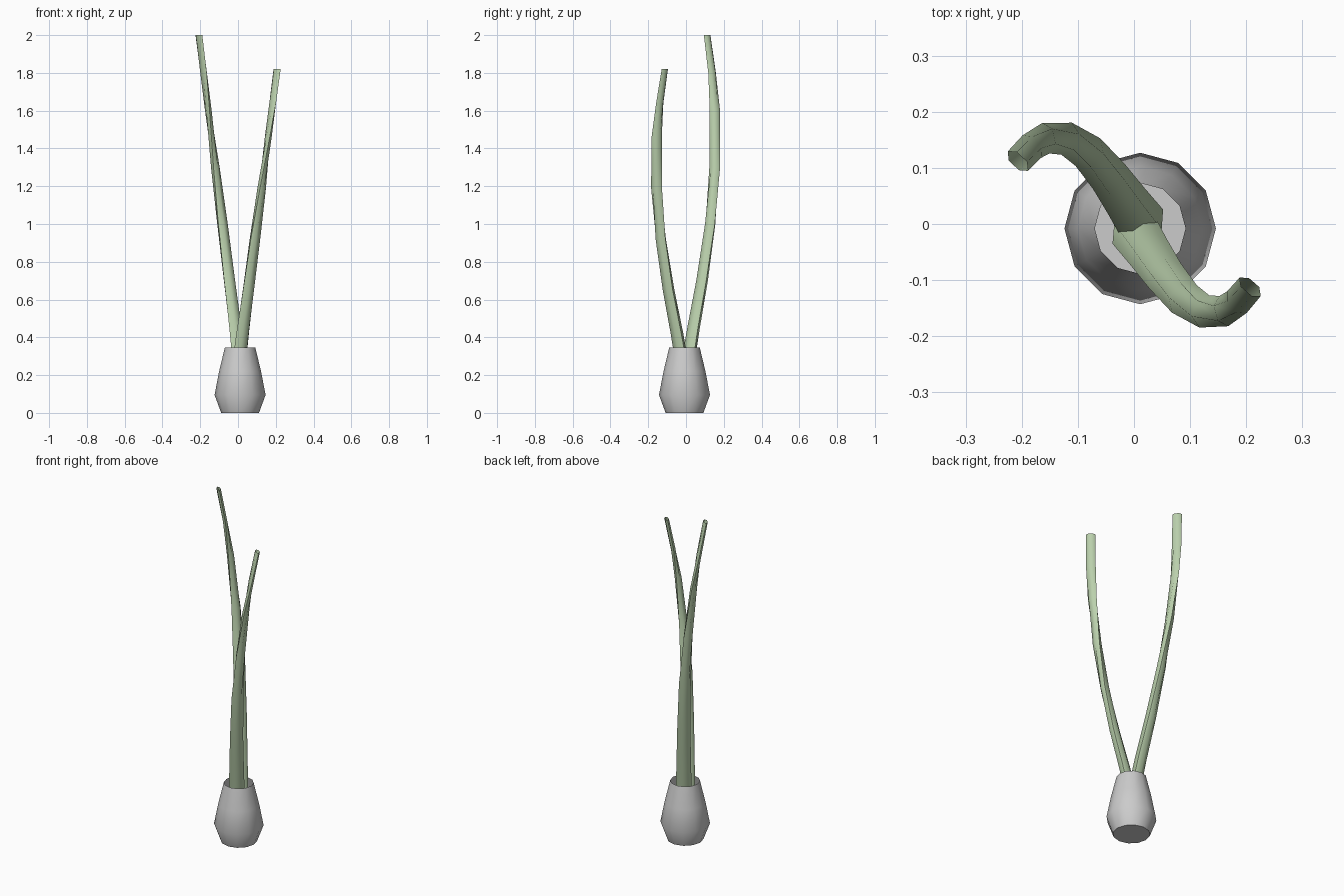
import bpy, bmesh, math
from mathutils import Vector

if "Cube" in bpy.data.objects:
    bpy.data.objects.remove(bpy.data.objects["Cube"])

green = bpy.data.materials.new("leaf_green")
green.diffuse_color = (0.50, 0.64, 0.42, 1)
green.use_nodes = True
green.node_tree.nodes["Principled BSDF"].inputs["Base Color"].default_value = green.diffuse_color


def skin(name, rings, cap_bottom=False, mat=None, angle=40):
    """Join equal-sized rings of points into an open tube."""
    bm = bmesh.new()
    loops = [[bm.verts.new(p) for p in ring] for ring in rings]
    n = len(loops[0])
    for a, b in zip(loops, loops[1:]):
        for i in range(n):
            j = (i + 1) % n
            bm.faces.new((a[i], a[j], b[j], b[i]))
    if cap_bottom:
        bm.faces.new(loops[0][::-1])
    mesh = bpy.data.meshes.new(name)
    bm.to_mesh(mesh)
    bm.free()
    obj = bpy.data.objects.new(name, mesh)
    bpy.context.collection.objects.link(obj)
    if mat:
        mesh.materials.append(mat)
    bpy.ops.object.select_all(action='DESELECT')
    obj.select_set(True)
    bpy.context.view_layer.objects.active = obj
    bpy.ops.object.shade_smooth_by_angle(angle=math.radians(angle))
    return obj


def oval(center, u, v, a, b, n):
    """Flat ring with radius a along u and b along v."""
    return [center + u * a * math.cos(2 * math.pi * i / n)
            + v * b * math.sin(2 * math.pi * i / n) for i in range(n)]


X, Y = Vector((1, 0, 0)), Vector((0, 1, 0))

# Bulb: twelve-sided, open at the top
profile = [(0.10, 0.0), (0.135, 0.095), (0.111, 0.22), (0.081, 0.345)]
skin("bulb", [oval(Vector((0.011, -0.008, z)), X, Y, r, r, 12)
              for r, z in profile], cap_bottom=True)

# Leaf path: x, y, z, half width, half depth
path = [(0.015, 0.0, 0.2, 0.045, 0.032), (-0.013, 0.04, 0.45, 0.040, 0.031),
        (-0.045, 0.085, 0.7, 0.036, 0.029), (-0.082, 0.128, 1.0, 0.033, 0.026),
        (-0.120, 0.152, 1.3, 0.030, 0.022), (-0.157, 0.153, 1.6, 0.028, 0.017),
        (-0.182, 0.138, 1.8, 0.026, 0.014), (-0.207, 0.112, 2.0, 0.025, 0.012)]


def leaf(name, turn, height, shift):
    """Tapering tube along the path; turn=-1 rotates it half a turn."""
    pts = []
    for x, y, z, w, d in path:
        t = (z - 0.2) / 1.8
        pts.append(Vector((turn * x, turn * y, 0.2 + t * height))
                   + shift * (1 - t))
    rings = []
    for i, p in enumerate(pts):
        head = pts[min(i + 1, len(pts) - 1)] - pts[max(i - 1, 0)]
        head.z = 0
        head.normalize()
        side = Vector((head.y, -head.x, 0))
        rings.append(oval(p, -side, -head, path[i][3], path[i][4], 6))
    return skin(name, rings, mat=green, angle=65)


# Two leaves rising from the bulb and leaning apart
leaf("tall_leaf", 1, 1.8, Vector((0, 0, 0)))
leaf("short_leaf", -1, 1.62, Vector((0.014, -0.01, 0)))
